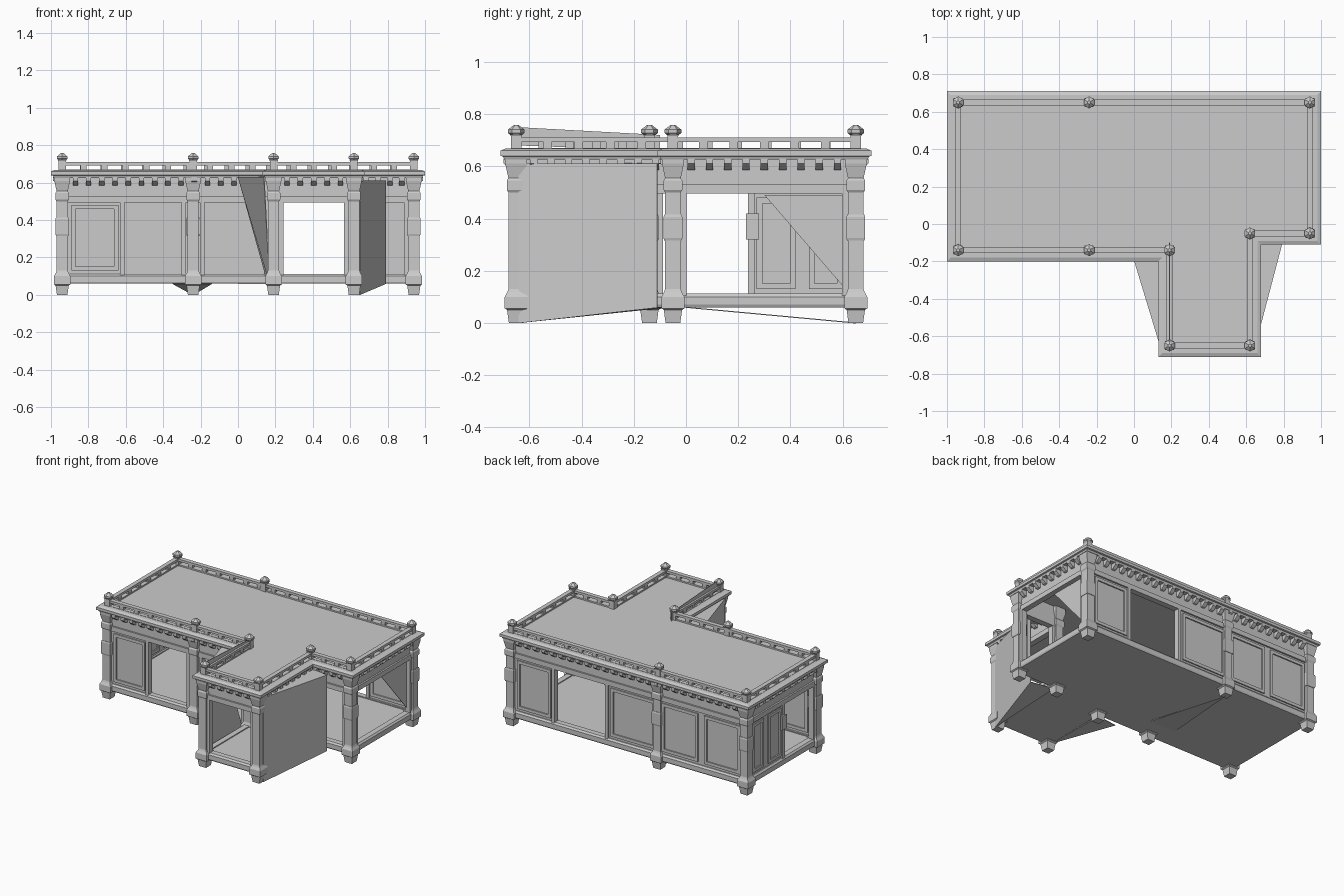
import bpy
from math import cos, sin, pi
from mathutils import Vector

if "Cube" in bpy.data.objects:
    bpy.data.objects.remove(bpy.data.objects["Cube"])

# Building outline through the column centres, counter-clockwise from above
P = [Vector(p) for p in ((-.94, -.14), (.19, -.14), (.19, -.65), (.62, -.65),
                         (.62, -.05), (.94, -.05), (.94, .65), (-.94, .65))]
N = len(P)


def make(name, verts, faces):
    me = bpy.data.meshes.new(name)
    me.from_pydata([tuple(v) for v in verts], [], faces)
    ob = bpy.data.objects.new(name, me)
    bpy.context.collection.objects.link(ob)
    return ob


def edge(i):
    a, b = P[i], P[(i + 1) % N]
    d = (b - a).normalized()
    return a, d, Vector((d.y, -d.x)), (b - a).length


def outline(off):
    return [P[i] + (edge(i - 1)[2] + edge(i)[2]) * off for i in range(N)]


def ring(name, profile):
    # sweep a closed (offset, z) profile round the outline with mitred corners
    verts, faces, m = [], [], len(profile)
    for off, z in profile:
        verts += [(p.x, p.y, z) for p in outline(off)]
    for j in range(m):
        k = (j + 1) % m
        for i in range(N):
            n = (i + 1) % N
            faces.append((j * N + i, j * N + n, k * N + n, k * N + i))
    return make(name, verts, faces)


def slab(name, off, z0, z1):
    o = outline(off)
    verts = [(p.x, p.y, z) for z in (z0, z1) for p in o]
    faces = [tuple(range(N))[::-1], tuple(range(N, 2 * N))]
    faces += [(i, (i + 1) % N, (i + 1) % N + N, i + N) for i in range(N)]
    return make(name, verts, faces)


class Parts:
    # collects prisms placed along outline edges into one object
    def __init__(self):
        self.v, self.f = [], []

    def prism(self, i, s0, s1, profile):
        a, d, n, _ = edge(i)
        b, m = len(self.v), len(profile)
        for s in (s0, s1):
            for off, z in profile:
                p = a + d * s + n * off
                self.v.append((p.x, p.y, z))
        self.f += [tuple(b + k for k in range(m))[::-1], tuple(b + m + k for k in range(m))]
        self.f += [(b + k, b + (k + 1) % m, b + m + (k + 1) % m, b + m + k) for k in range(m)]

    def box(self, i, s0, s1, o0, o1, z0, z1):
        self.prism(i, s0, s1, [(o0, z0), (o1, z0), (o1, z1), (o0, z1)])

    def done(self, name):
        return make(name, self.v, self.f)


def lathe(name, centre, profile, sides=4):
    # profile of (half width, z) turned with flat sides facing the axes
    verts, faces, s = [], [], sides
    for h, z in profile:
        r = h / cos(pi / s)
        verts += [(centre.x + r * cos(2 * pi * (k + .5) / s),
                   centre.y + r * sin(2 * pi * (k + .5) / s), z) for k in range(s)]
    for j in range(len(profile) - 1):
        for k in range(s):
            n = (k + 1) % s
            faces.append((j * s + k, j * s + n, j * s + n + s, j * s + k + s))
    m = len(verts)
    faces += [tuple(range(s))[::-1], tuple(range(m - s, m))]
    return make(name, verts, faces)


# Floor, roof and the mouldings that run round the building
slab("floor", .0, .06, .105)
slab("roof", .0, .645, .66)
ring("base_sill", [(-.025, .06), (.02, .06), (.025, .07), (.025, .1), (.015, .112), (-.025, .112)])
ring("frieze", [(-.02, .53), (.008, .53), (.008, .645), (-.02, .645)])
ring("architrave", [(-.022, .495), (.02, .495), (.02, .53), (-.022, .53)])
ring("cornice", [(-.01, .625), (.045, .625), (.05, .637), (.06, .64), (.06, .66), (.04, .668), (-.01, .668)])
ring("parapet_curb", [(-.014, .66), (.014, .66), (.014, .67), (-.014, .67)])
ring("parapet_rail", [(-.016, .693), (.016, .693), (.016, .71), (-.016, .71)])

# Brackets under the cornice and blocks between the parapet curb and rail
brackets, blocks = Parts(), Parts()
for i in range(N):
    length = edge(i)[3]
    n = max(3, round(length / .07))
    for k in range(1, n):
        s = length * k / n
        brackets.prism(i, s - .014, s + .014,
                       [(.005, .585), (.024, .59), (.048, .61), (.048, .63), (.005, .63)])
    n = max(2, round(length / .11))
    for k in range(1, n):
        s = length * k / n
        blocks.box(i, s - .016, s + .016, -.012, .012, .668, .696)
brackets.done("cornice_brackets")
blocks.done("parapet_blocks")

# Columns with feet, capitals and roof finials
COLUMN = [(.028, 0), (.035, .05), (.044, .056), (.044, .1), (.034, .118), (.03, .13),
          (.03, .5), (.036, .51), (.036, .545), (.03, .555), (.042, .61), (.042, .64)]
POST = [(.02, .655), (.02, .715), (.024, .722)]
CAP = [(.018, .718), (.028, .728), (.028, .74), (.008, .758)]
spots = P + [Vector((-.24, -.14)), Vector((-.24, .65))]
for k, c in enumerate(spots):
    lathe(f"column_{k}", c, COLUMN)
    lathe(f"roof_post_{k}", c, POST)
    lathe(f"finial_{k}", c, CAP, 6)
    if k not in (1, 2, 3, 8):
        lathe(f"column_block_{k}", c, [(.033, .315), (.036, .325), (.036, .405), (.033, .415)])

# Solid wall spans with raised frames: edge, start, end
walls, frames = Parts(), Parts()
for i, s0, s1 in ((0, .02, .32), (6, .02, .34), (6, .77, 1.18), (6, 1.18, 1.52),
                  (6, 1.52, 1.86), (7, .02, .2), (7, .2, .4)):
    walls.box(i, s0, s1, -.012, .008, .1, .54)
    a, b = s0 + .03, s1 - .02
    for o0, o1 in ((.005, .017), (-.02, -.01)):
        frames.box(i, a, a + .022, o0, o1, .13, .48)
        frames.box(i, b - .022, b, o0, o1, .13, .48)
        frames.box(i, a, b, o0, o1, .13, .152)
        frames.box(i, a, b, o0, o1, .458, .48)
walls.done("wall_panels")
frames.done("wall_panel_frames")

# Jambs beside the openings
jambs = Parts()
for i, ss in ((0, (.32, .65, .75, 1.09)), (2, (.04, .39)), (4, (.04, .28)), (5, (.04, .66)),
              (6, (.34, .77)), (7, (.4, .75))):
    for s in ss:
        jambs.box(i, s - .012, s + .012, -.02, .02, .1, .5)
jambs.box(7, .37, .42, -.03, .03, .32, .42)
jambs.done("opening_jambs")

# Splayed side walls of the front wing, and the thin sloping sheets
sheets = {
    "wing_left_wall": ([(.0, -.19, .63), (.14, -.65, .63), (.17, -.65, .06), (.16, -.17, .06),
                        (.19, -.14, .63), (.0, -.19, .06)], [(0, 3, 2, 1), (0, 1, 4), (5, 3, 2)]),
    "wing_right_wall": ([(.65, -.64, .0), (.79, -.11, .06), (.79, -.11, .61), (.65, -.64, .61),
                         (.62, -.08, .06), (.62, -.08, .61)], [(0, 1, 2, 3), (0, 4, 1), (3, 2, 5)]),
    "wing_parapet_sheet": ([(.19, -.65, .75), (.19, -.1, .72), (.19, -.1, .66), (.19, -.65, .68)],
                           [(0, 1, 2, 3)]),
    "side_opening_sheet": ([(.93, .61, .49), (.93, .61, .13), (.93, .3, .49)], [(0, 1, 2)]),
    "underside_sheet": ([(-.24, .65, 0), (-.35, .0, .06), (-.14, .0, .06)], [(0, 1, 2)]),
}
for name, (v, f) in sheets.items():
    mod = make(name, v, f).modifiers.new("thickness", 'SOLIDIFY')
    mod.thickness = .004
    mod.offset = 0
